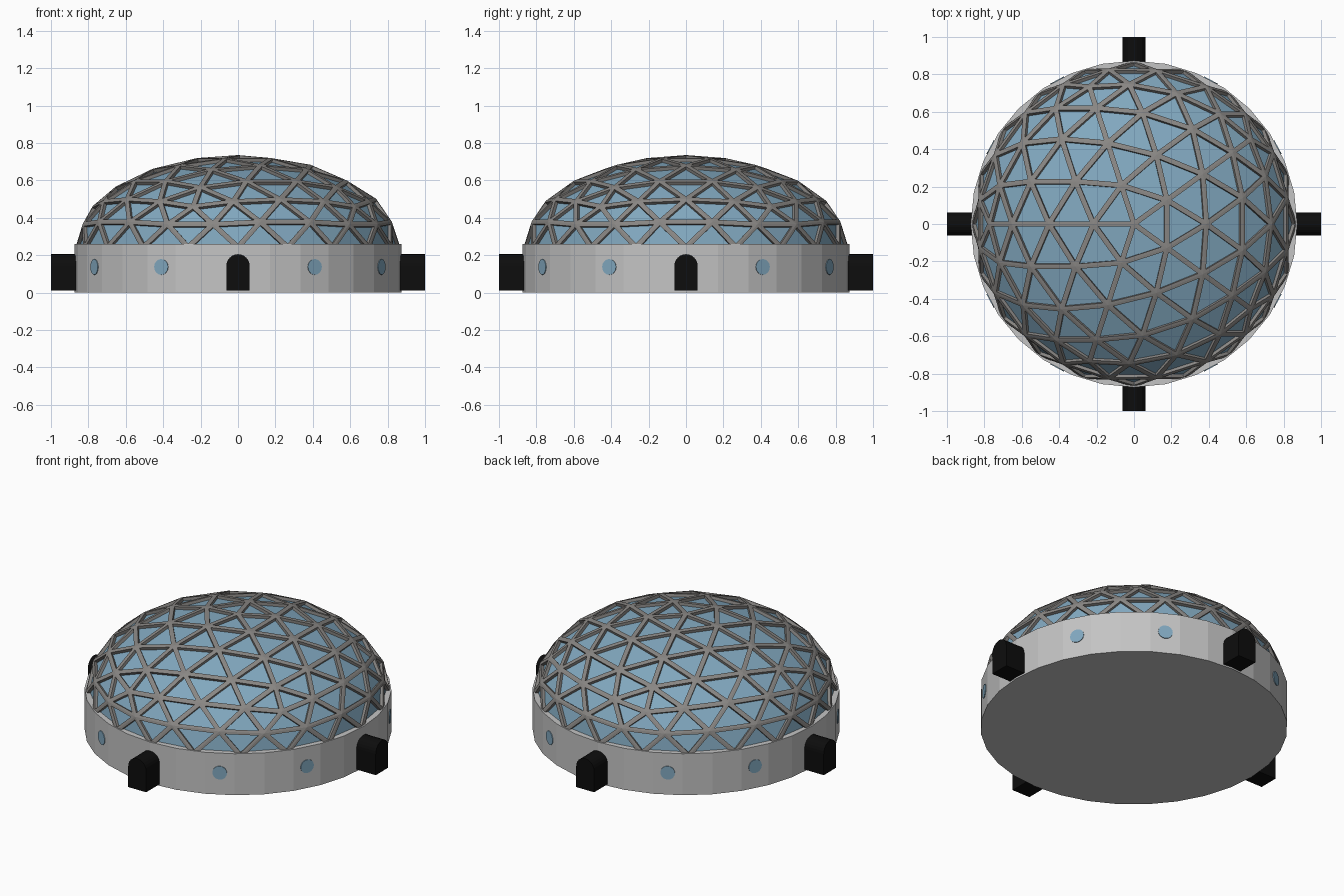
import bpy
import bmesh
from math import pi, cos, sin, radians
from mathutils import Matrix, Vector

cube = bpy.data.objects.get("Cube")
if cube:
    bpy.data.objects.remove(cube, do_unlink=True)

DRUM_RADIUS, DRUM_HEIGHT, SIDES = 0.873, 0.26, 32
DOME_RADIUS, DOME_RISE, DOME_BASE = 0.868, 0.492, 0.243


def make_material(name, colour):
    mat = bpy.data.materials.new(name)
    mat.use_nodes = True
    mat.diffuse_color = (*colour, 1)
    mat.node_tree.nodes["Principled BSDF"].inputs["Base Color"].default_value = (*colour, 1)
    return mat


concrete = make_material("light grey wall", (0.55, 0.55, 0.55))
glass = make_material("blue glass", (0.22, 0.39, 0.52))
metal = make_material("grey strut", (0.25, 0.24, 0.23))
black = make_material("black door", (0.004, 0.004, 0.004))


def make_object(name, bm, *materials):
    mesh = bpy.data.meshes.new(name)
    bm.to_mesh(mesh)
    bm.free()
    for mat in materials:
        mesh.materials.append(mat)
    obj = bpy.data.objects.new(name, mesh)
    bpy.context.collection.objects.link(obj)
    return obj


# Round base wall
bm = bmesh.new()
bmesh.ops.create_cone(bm, cap_ends=True, segments=SIDES, radius1=DRUM_RADIUS,
                      radius2=DRUM_RADIUS, depth=DRUM_HEIGHT,
                      matrix=Matrix.Translation((0, 0, DRUM_HEIGHT / 2))
                      @ Matrix.Rotation(pi / 2, 4, "Z"))
make_object("base_wall", bm, concrete)

# Geodesic dome: raised struts around sunken glass panels
bm = bmesh.new()
bmesh.ops.create_icosphere(bm, subdivisions=3, radius=1,
                           matrix=Matrix.Rotation(pi, 4, "Z"))
lower = [v for v in bm.verts if v.co.z < -0.05]
bmesh.ops.delete(bm, geom=lower, context="VERTS")
bmesh.ops.scale(bm, vec=(DOME_RADIUS, DOME_RADIUS, DOME_RISE), verts=bm.verts)
bmesh.ops.translate(bm, vec=(0, 0, DOME_BASE), verts=bm.verts)
bm.normal_update()
panels = list(bm.faces)
bmesh.ops.inset_individual(bm, faces=panels, thickness=0.014, use_even_offset=True)
bm.normal_update()
bmesh.ops.inset_individual(bm, faces=panels, thickness=0, depth=-0.018)
for face in bm.faces:
    face.material_index = 1
for face in panels:
    face.material_index = 0
make_object("geodesic_dome", bm, glass, metal)

# Arched entrances on the four sides
HALF, SPRING, SILL = 0.062, 0.143, 0.01
arch = [(-HALF, SILL), (HALF, SILL)]
arch += [(HALF * cos(pi * i / 12), SPRING + HALF * sin(pi * i / 12)) for i in range(13)]
for i, side in enumerate(("left", "back", "right", "front")):
    bm = bmesh.new()
    turn = Matrix.Rotation(i * pi / 2, 4, "Z")
    outline = bm.faces.new([bm.verts.new(turn @ Vector((0.84, y, z))) for y, z in arch])
    extruded = bmesh.ops.extrude_face_region(bm, geom=[outline])["geom"]
    bmesh.ops.translate(bm, vec=turn @ Vector((0.16, 0, 0)),
                        verts=[g for g in extruded if isinstance(g, bmesh.types.BMVert)])
    bmesh.ops.recalc_face_normals(bm, faces=bm.faces)
    make_object(side + "_entrance", bm, black)

# Round windows, two between each pair of entrances
apothem = DRUM_RADIUS * cos(pi / SIDES)
for quarter in range(4):
    for offset in (2.5, 5.5):
        angle = quarter * pi / 2 + offset * 2 * pi / SIDES
        bm = bmesh.new()
        bmesh.ops.create_cone(bm, cap_ends=True, segments=16, radius1=0.042,
                              radius2=0.042, depth=0.008,
                              matrix=Matrix.Rotation(angle, 4, "Z")
                              @ Matrix.Translation((apothem, 0, 0.137))
                              @ Matrix.Rotation(radians(90), 4, "Y"))
        make_object("round_window", bm, glass)
